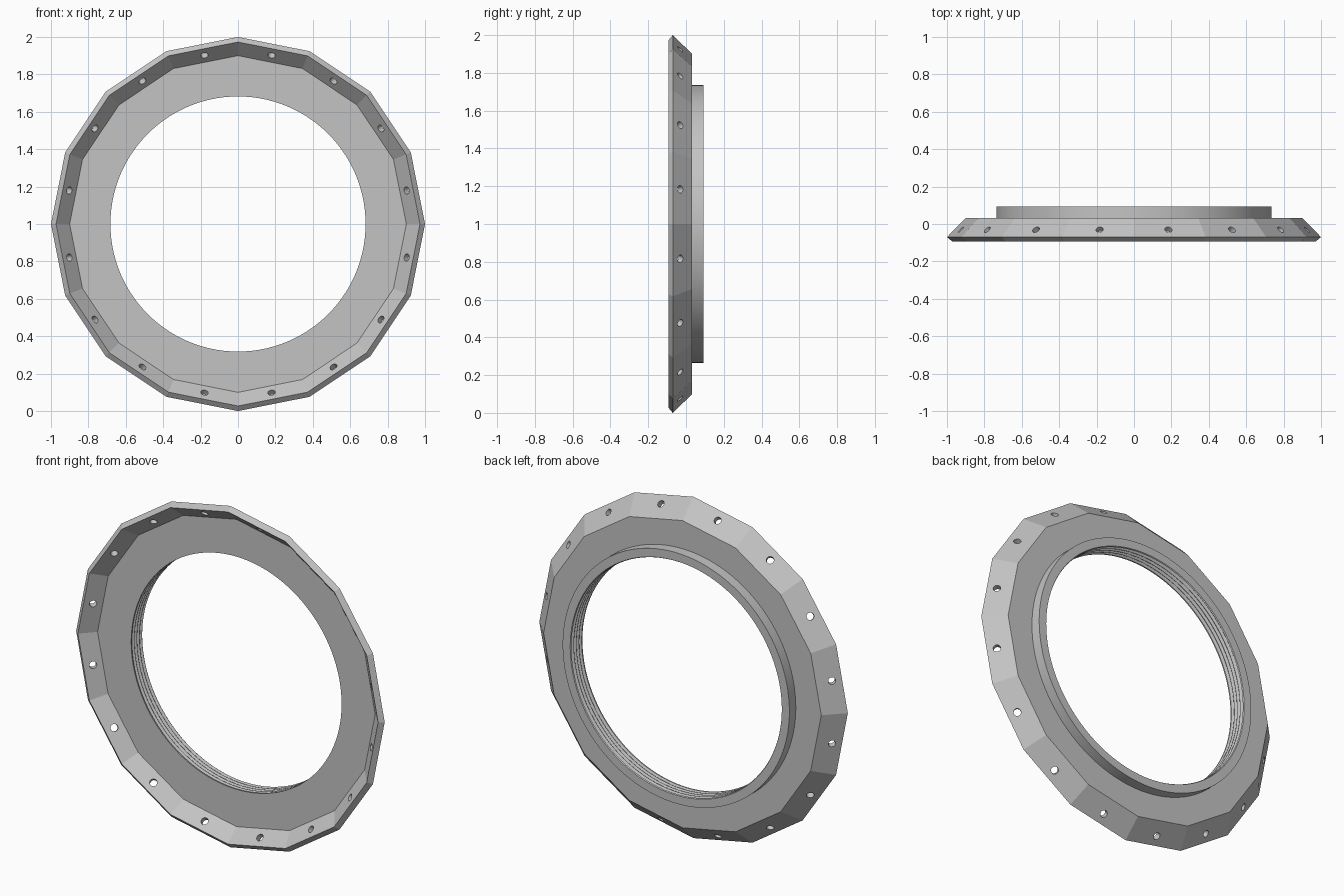
import bpy, bmesh, math
from mathutils import Matrix, Vector

if "Cube" in bpy.data.objects:
    bpy.data.objects.remove(bpy.data.objects["Cube"], do_unlink=True)

SIDES = 16
SEGMENTS = SIDES * 7
CENTRE = Vector((0, 0, 1))

grey = bpy.data.materials.new("plain grey")
grey.use_nodes = True
grey.diffuse_color = (0.55, 0.55, 0.55, 1)
grey.node_tree.nodes["Principled BSDF"].inputs["Base Color"].default_value = grey.diffuse_color


def make_object(name, bm):
    bmesh.ops.recalc_face_normals(bm, faces=bm.faces)
    mesh = bpy.data.meshes.new(name)
    bm.to_mesh(mesh)
    bm.free()
    mesh.materials.append(grey)
    obj = bpy.data.objects.new(name, mesh)
    bpy.context.collection.objects.link(obj)
    return obj


def ring(bm, radius, y, faceted):
    """One loop around the y axis, either round or sixteen-sided."""
    step = 2 * math.pi / SIDES
    verts = []
    for i in range(SEGMENTS):
        a = 2 * math.pi * i / SEGMENTS
        r = radius
        if faceted:
            r *= math.cos(step / 2) / math.cos(a % step - step / 2)
        verts.append(bm.verts.new(CENTRE + Vector((r * math.cos(a), y, r * math.sin(a)))))
    return verts


# Faceted flange, flat plate and round collar
FLOOR, BACK, RIM = -0.015, 0.033, 0.0925
profile = [
    (0.90, FLOOR, True),
    (0.973, -RIM, True),
    (1.0, -0.07, True),
    (0.90, BACK, True),
    (0.735, BACK, False),
    (0.735, RIM, False),
    (0.686, RIM, False),
]

# Thread grooves down the bore, from the back to the front
GROOVES = 4
pitch = (RIM - FLOOR - 0.012) / GROOVES
for k in range(GROOVES):
    top = RIM - 0.006 - k * pitch
    profile += [
        (0.682, top, False),
        (0.697, top - pitch * 0.4, False),
        (0.697, top - pitch * 0.6, False),
        (0.682, top - pitch * 0.95, False),
    ]
profile.append((0.682, FLOOR, False))

bm = bmesh.new()
rings = [ring(bm, *point) for point in profile]
for a, b in zip(rings, rings[1:] + rings[:1]):
    for i in range(SEGMENTS):
        j = (i + 1) % SEGMENTS
        bm.faces.new((a[i], a[j], b[j], b[i]))
body = make_object("threaded_flange_ring", bm)

# One bolt hole square through the middle of each flange facet
bm = bmesh.new()
for i in range(SIDES):
    a = 2 * math.pi * (i + 0.5) / SIDES
    outward = Vector((math.cos(a), 0, math.sin(a)))
    axis = (outward + Vector((0, 0.97, 0))).normalized()
    place = CENTRE + outward * 0.93 + Vector((0, -0.043, 0))
    turn = axis.to_track_quat("Z", "Y").to_matrix().to_4x4()
    bmesh.ops.create_cone(bm, cap_ends=True, segments=24, radius1=0.02, radius2=0.02,
                          depth=0.12, matrix=Matrix.Translation(place) @ turn)
cutter = make_object("bolt_hole_cutter", bm)
cutter.hide_render = True

bpy.context.view_layer.objects.active = body
body.select_set(True)
cut = body.modifiers.new("bolt_holes", "BOOLEAN")
cut.operation = "DIFFERENCE"
cut.solver = "EXACT"
cut.object = cutter
bpy.ops.object.modifier_apply(modifier=cut.name)
bpy.data.objects.remove(cutter, do_unlink=True)

# Smooth round walls, crisp facets and thread edges
bpy.ops.object.shade_smooth_by_angle(angle=math.radians(10))
